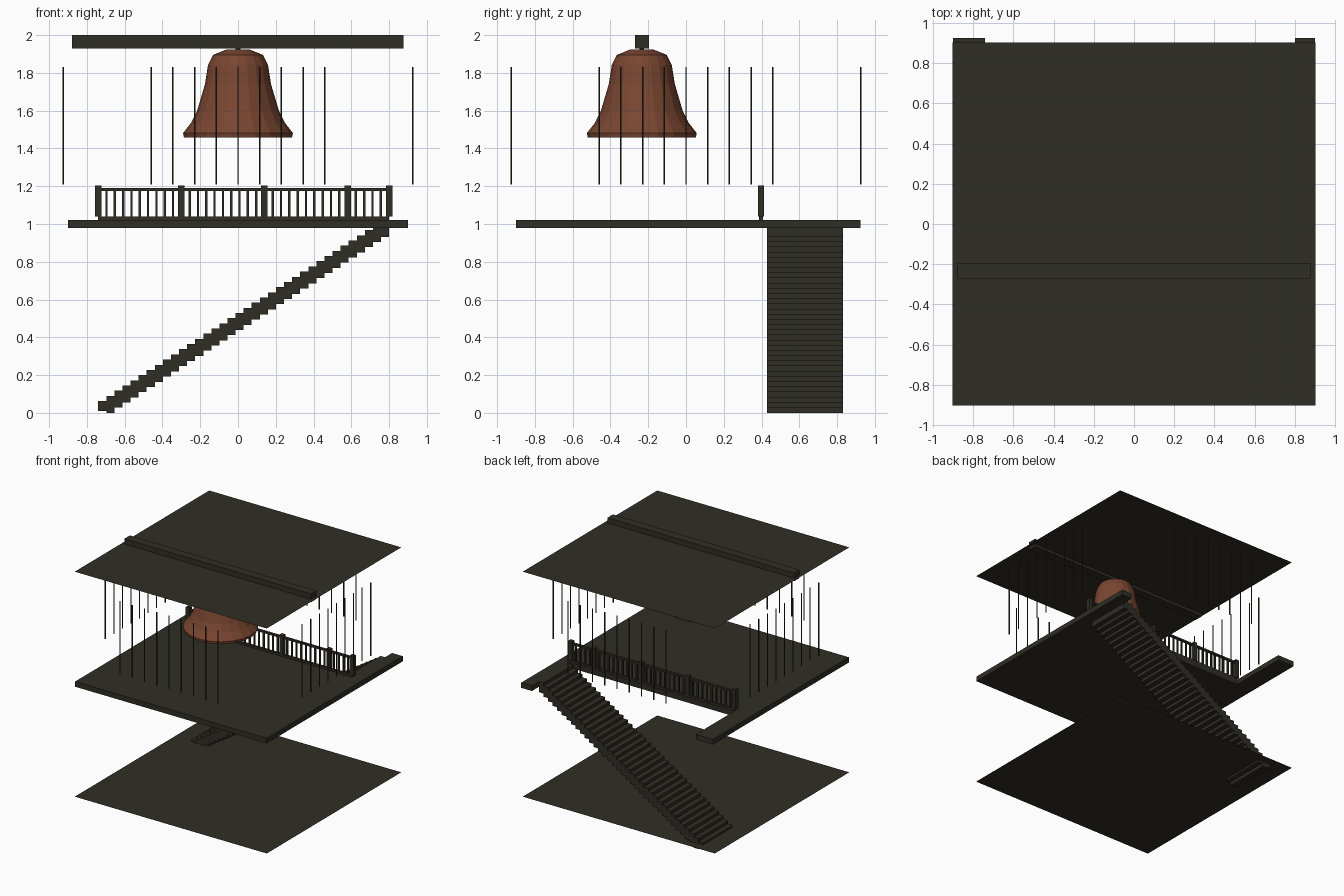
import bpy, bmesh, math
from mathutils import Matrix, Vector

if "Cube" in bpy.data.objects:
    bpy.data.objects.remove(bpy.data.objects["Cube"])


def material(name, rgb):
    m = bpy.data.materials.new(name)
    m.use_nodes = True
    m.diffuse_color = (*rgb, 1)
    m.node_tree.nodes["Principled BSDF"].inputs["Base Color"].default_value = (*rgb, 1)
    return m


dark = material("dark_olive_wood", (0.028, 0.027, 0.018))
copper = material("bell_copper", (0.19, 0.06, 0.03))


def finish(name, bm, mat):
    mesh = bpy.data.meshes.new(name)
    bm.to_mesh(mesh)
    bm.free()
    mesh.materials.append(mat)
    obj = bpy.data.objects.new(name, mesh)
    bpy.context.collection.objects.link(obj)
    return obj


def add_box(bm, x, y, z):
    """Add a box from (min, max) ranges."""
    size = [r[1] - r[0] for r in (x, y, z)]
    mid = Vector([(r[0] + r[1]) / 2 for r in (x, y, z)])
    bmesh.ops.create_cube(bm, size=1, matrix=Matrix.Translation(mid) @ Matrix.Diagonal((*size, 1)))


def boxes(name, ranges, mat=dark):
    bm = bmesh.new()
    for r in ranges:
        add_box(bm, *r)
    return finish(name, bm, mat)


def around(c, half):
    return (c - half, c + half)


# Thin ground and ceiling sheets
for name, z in (("ground_sheet", 0.045), ("ceiling_sheet", 1.955)):
    bm = bmesh.new()
    bmesh.ops.create_grid(bm, x_segments=1, y_segments=1, size=0.902,
                          matrix=Matrix.Translation((0, 0, z)))
    finish(name, bm, dark)

# Belfry floor with the stairwell cut out of its back edge
outline = [(-0.9, -0.9), (0.9, -0.9), (0.9, 0.925), (0.8, 0.925),
           (0.8, 0.41), (-0.74, 0.41), (-0.74, 0.925), (-0.9, 0.925)]
bm = bmesh.new()
face = bm.faces.new([bm.verts.new((x, y, 0.978)) for x, y in outline])
top = bmesh.ops.extrude_face_region(bm, geom=[face])["geom"]
bmesh.ops.translate(bm, vec=(0, 0, 0.044), verts=[v for v in top if isinstance(v, bmesh.types.BMVert)])
bmesh.ops.recalc_face_normals(bm, faces=bm.faces)
finish("belfry_floor", bm, dark)

# Staircase
STEPS, RUN, RISE = 36, 1.54 / 36, 0.0274
steps = []
for i in range(STEPS):
    x, z = -0.74 + i * RUN, 0.063 + i * RISE
    steps.append(((x, x + RUN), (0.43, 0.83), (max(z - 0.09, 0.01 if i == 0 else 0), z)))
boxes("staircase", steps)

# Railing: every tenth upright is a post, and one closes the end
rail_x = [-0.74 + 0.044 * i for i in range(36)]
posts = [x for i, x in enumerate(rail_x) if i % 10 == 0 or i == 35]
balusters = [x for x in rail_x if x not in posts]
boxes("railing_posts", [(around(x, 0.017), around(0.397, 0.017), (1.04, 1.205)) for x in posts])
boxes("railing_balusters", [(around(x, 0.006), around(0.397, 0.006), (1.035, 1.18)) for x in balusters])
boxes("railing_rails", [((-0.74, 0.8), around(0.397, 0.01), z) for z in ((1.02, 1.04), (1.175, 1.19))])

# Open-ended thin rods around the four sides
bm = bmesh.new()
for side in range(4):
    turn = Matrix.Rotation(side * math.pi / 2, 4, "Z")
    for i in range(-4, 5):
        bmesh.ops.create_cone(bm, cap_ends=False, segments=6, radius1=0.0045, radius2=0.0045, depth=0.62,
                              matrix=turn @ Matrix.Translation((i * 0.115, -0.925, 1.52)))
finish("side_rods", bm, dark)

# Beam and bell hanger
BELL_Y = -0.234
boxes("bell_beam", [((-0.878, 0.876), around(BELL_Y, 0.037), (1.93, 2.0))])
boxes("bell_hanger", [(around(0, 0.012), around(BELL_Y, 0.012), (1.915, 1.935))])

# Bell: outer wall, lip and inner wall spun around its axis
profile = [(0, 1.925), (0.063, 1.923), (0.132, 1.895), (0.159, 1.841), (0.175, 1.74),
           (0.217, 1.598), (0.249, 1.535), (0.291, 1.481), (0.286, 1.458),
           (0.265, 1.458), (0.195, 1.598), (0.15, 1.74), (0.11, 1.87), (0, 1.9)]
bm = bmesh.new()
verts = [bm.verts.new((r, 0, z)) for r, z in profile]
edges = [bm.edges.new(pair) for pair in zip(verts, verts[1:])]
bmesh.ops.spin(bm, geom=verts + edges, cent=(0, 0, 0), axis=(0, 0, 1),
               angle=2 * math.pi, steps=20, use_merge=True)
bmesh.ops.remove_doubles(bm, verts=bm.verts, dist=0.0005)
bmesh.ops.recalc_face_normals(bm, faces=bm.faces)
bell = finish("bell", bm, copper)
bell.location.y = BELL_Y
